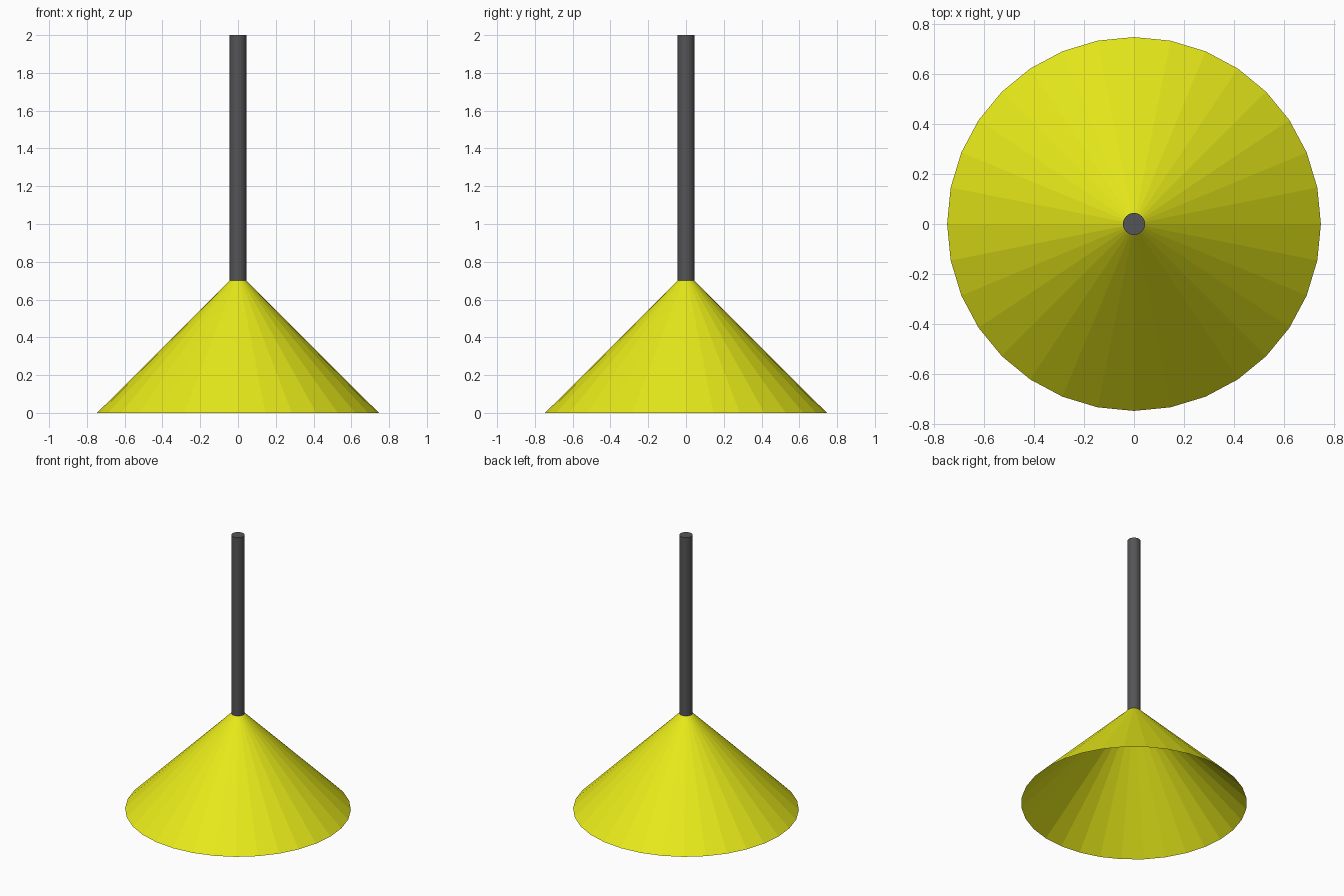
import bpy, bmesh
from mathutils import Matrix

if "Cube" in bpy.data.objects:
    bpy.data.objects.remove(bpy.data.objects["Cube"])

SIDES = 32
ROD_R, JOIN_Z, TOP_Z, RIM_R = 0.044, 0.70, 2.0, 0.746


def tapered(name, r_bottom, r_top, z0, z1, capped, color):
    """Flat-faced round part between two heights."""
    bm = bmesh.new()
    bmesh.ops.create_cone(bm, cap_ends=capped, segments=SIDES,
                          radius1=r_bottom, radius2=r_top, depth=z1 - z0,
                          matrix=Matrix.Translation((0, 0, (z0 + z1) / 2)))
    mesh = bpy.data.meshes.new(name)
    bm.to_mesh(mesh)
    bm.free()
    mat = bpy.data.materials.new(name + "_colour")
    mat.diffuse_color = color
    mat.use_nodes = True
    mat.node_tree.nodes["Principled BSDF"].inputs["Base Color"].default_value = mat.diffuse_color
    mesh.materials.append(mat)
    obj = bpy.data.objects.new(name, mesh)
    bpy.context.collection.objects.link(obj)
    return obj


# Open conical shade, a single thin surface
tapered("lamp_shade", RIM_R, ROD_R, 0, JOIN_Z, False, (0.8, 0.82, 0.01, 1))

# Hanging rod with closed ends
tapered("hanging_rod", ROD_R, ROD_R, JOIN_Z, TOP_Z, True, (0.09, 0.09, 0.095, 1))
